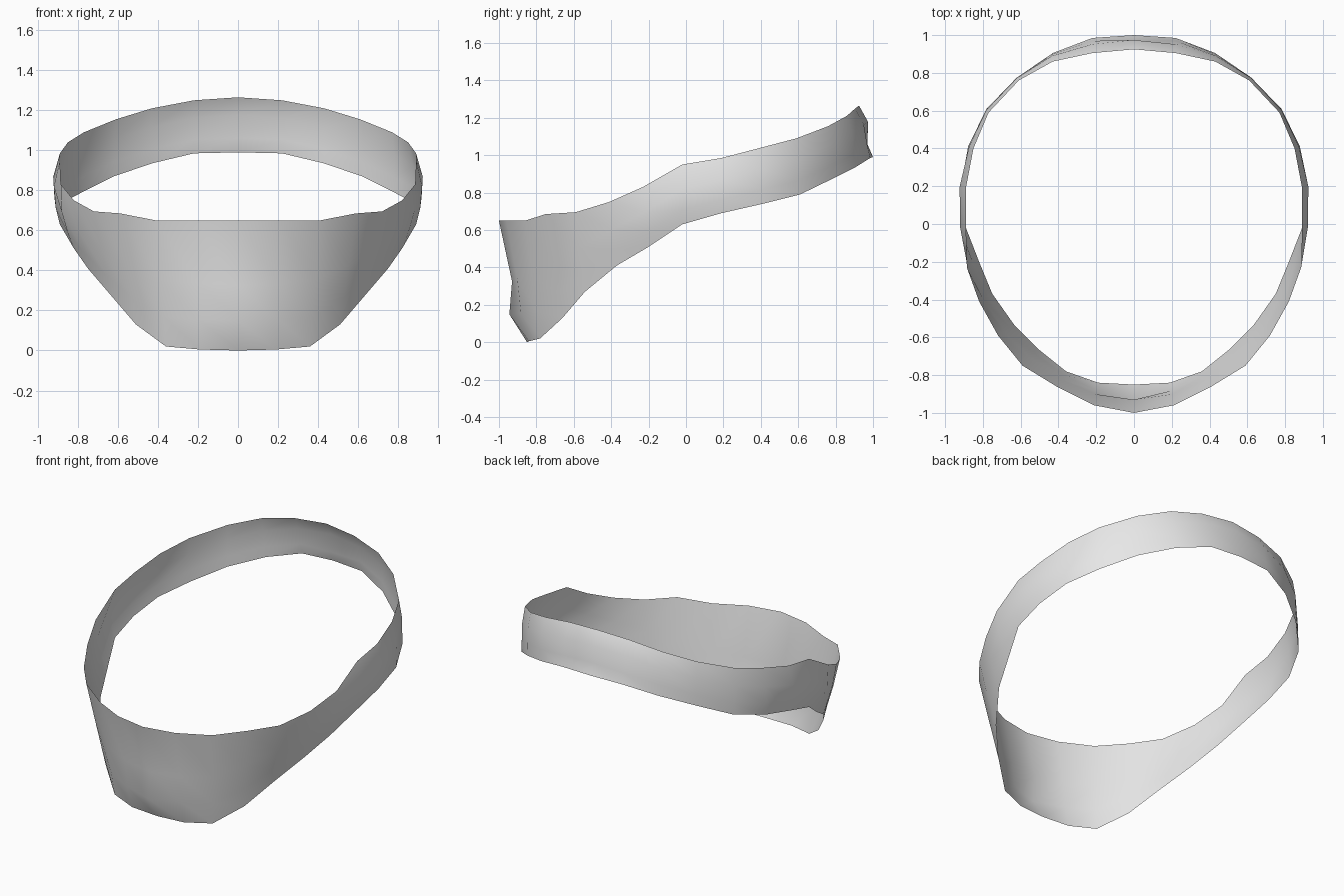
import bpy, bmesh
from mathutils import Vector

if "Cube" in bpy.data.objects:
    bpy.data.objects.remove(bpy.data.objects["Cube"])

# Half outline of the band, front centre to back centre: upper and lower rims
upper = [(0, -1, .65), (.21, -.96, .65), (.41, -.86, .65), (.59, -.75, .685),
         (.72, -.59, .695), (.82, -.41, .75), (.885, -.23, .83), (.89, -.02, .95),
         (.89, .19, .985), (.85, .40, 1.04), (.77, .59, 1.09), (.61, .76, 1.155),
         (.43, .86, 1.21), (.22, .905, 1.25), (0, .925, 1.265)]
lower = [(0, -.85, 0), (.19, -.84, .005), (.36, -.78, .02), (.51, -.66, .13),
         (.63, -.54, .27), (.75, -.37, .41), (.82, -.20, .51), (.89, -.02, .63),
         (.90, .19, .69), (.875, .41, .74), (.78, .61, .79), (.62, .775, .87),
         (.43, .905, .935), (.22, .985, .985), (0, 1, .99)]
# Outward bulge of the two inner rows at each column
bulge_mid = [.005, 0, 0, 0, .005, .01, .025, .03, .03, .015, .01, .01, .015, .02, .025]
bulge_low = [.06, .015, 0, 0, 0, .005, .015, .02, .02, .01, .005, .005, .005, .005, -.012]


def column(i):
    """Four points from the upper rim down to the lower rim."""
    a, b = Vector(upper[i]), Vector(lower[i])
    out = Vector((a.x + b.x, a.y + b.y, 0)).normalized()
    s = i / (len(upper) - 1)
    mid = a.lerp(b, .5 - .18 * s) + out * bulge_mid[i]
    low = a.lerp(b, .77 - .03 * s) + out * bulge_low[i]
    return [a, mid, low, b]


# Closed loop of columns: right half, then the mirrored left half
half = [column(i) for i in range(len(upper))]
left = [[Vector((-p.x, p.y, p.z)) for p in col] for col in half[-2:0:-1]]
bm = bmesh.new()
rings = [[bm.verts.new(p) for p in col] for col in half + left]
for i, col in enumerate(rings):
    nxt = rings[(i + 1) % len(rings)]
    for r in range(3):
        face = bm.faces.new((col[r], col[r + 1], nxt[r + 1], nxt[r]))
        face.smooth = True

mesh = bpy.data.meshes.new("headband")
bm.to_mesh(mesh)
bm.free()
band = bpy.data.objects.new("headband", mesh)
bpy.context.collection.objects.link(band)

# Plain cloth
cloth = bpy.data.materials.new("light_grey_cloth")
cloth.diffuse_color = (.8, .8, .8, 1)
cloth.use_nodes = True
cloth.node_tree.nodes["Principled BSDF"].inputs["Base Color"].default_value = cloth.diffuse_color
mesh.materials.append(cloth)
